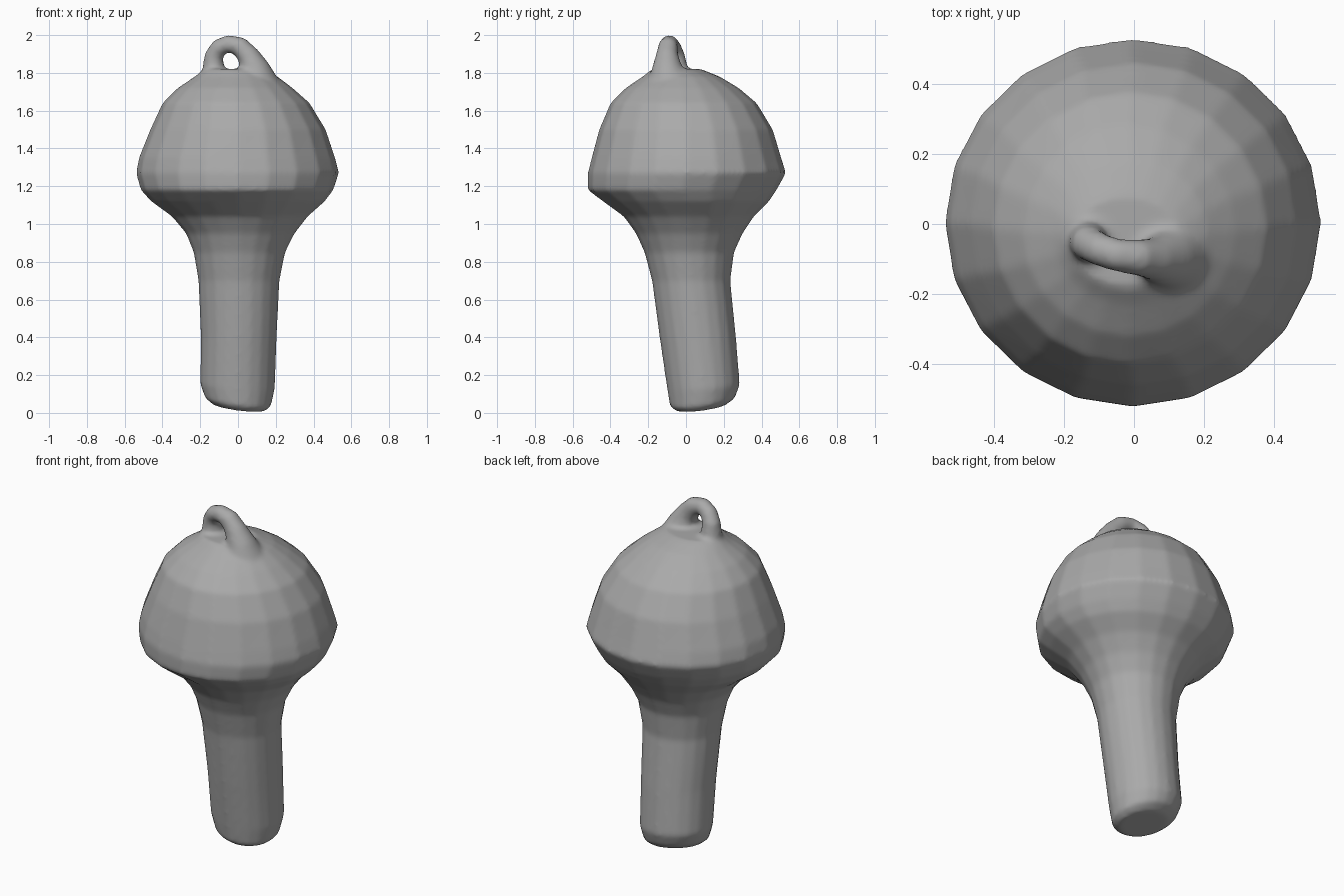
import bpy, bmesh, math
from mathutils import Vector

cube = bpy.data.objects.get("Cube")
if cube:
    bpy.data.objects.remove(cube, do_unlink=True)

grey = bpy.data.materials.new("plain_grey")
grey.use_nodes = True
colour = (0.4, 0.4, 0.4, 1)
grey.diffuse_color = colour
grey.node_tree.nodes["Principled BSDF"].inputs["Base Color"].default_value = colour

SIDES = 20


def bridge(bm, rings):
    """Skin a stack of rings and cap both ends."""
    for low, high in zip(rings, rings[1:]):
        for i in range(len(low)):
            j = (i + 1) % len(low)
            bm.faces.new((low[i], low[j], high[j], high[i]))
    bm.faces.new(rings[0][::-1])
    bm.faces.new(rings[-1])


def ring(bm, centre, u, v):
    angles = [2 * math.pi * i / SIDES for i in range(SIDES)]
    return [bm.verts.new(centre + u * math.cos(a) + v * math.sin(a)) for a in angles]


# Stem and dome outline: height, x range, y range
outline = [
    (0.03, -.13, .14, -.05, .21), (0.06, -.175, .175, -.085, .26),
    (0.14, -.2, .195, -.1, .285), (0.4, -.197, .205, -.14, .265),
    (0.7, -.21, .22, -.18, .235), (0.85, -.235, .25, -.22, .255),
    (0.95, -.275, .3, -.265, .3), (1.04, -.35, .37, -.33, .36),
    (1.12, -.46, .46, -.44, .44), (1.18, -.515, .505, -.52, .48),
    (1.27, -.54, .535, -.52, .53), (1.35, -.525, .515, -.5, .505),
    (1.5, -.465, .465, -.46, .46), (1.64, -.4, .38, -.4, .375),
    (1.72, -.32, .29, -.32, .28), (1.78, -.23, .21, -.23, .18),
    (1.82, -.18, .14, -.18, .08),
]
bm = bmesh.new()
rings = []
for z, x0, x1, y0, y1 in outline:
    rings.append(ring(bm, Vector(((x0 + x1) / 2, (y0 + y1) / 2, z)),
                      Vector(((x1 - x0) / 2, 0, 0)), Vector((0, (y1 - y0) / 2, 0))))
# The foot is cut slightly askew
for r, tilt in zip(rings, (1, 1, .5)):
    for v in r:
        v.co.z += tilt * (.13 * (v.co.y - .1) - .13 * v.co.x)
bridge(bm, rings)

# Hanging loop: path point and thickness
loop = [
    (-.12, -.05, 1.75, .08), (-.13, -.05, 1.83, .058), (-.128, -.055, 1.89, .05),
    (-.1, -.072, 1.935, .047), (-.05, -.088, 1.955, .047), (.01, -.095, 1.94, .052),
    (.055, -.1, 1.89, .06), (.085, -.1, 1.83, .08), (.1, -.09, 1.74, .12),
]
points = [Vector(p[:3]) for p in loop]
rings = []
for i, p in enumerate(points):
    along = (points[min(i + 1, len(points) - 1)] - points[max(i - 1, 0)]).normalized()
    side = Vector((.25, 1, 0))
    side = (side - along * side.dot(along)).normalized()
    rings.append(ring(bm, p, side * loop[i][3], along.cross(side) * loop[i][3]))
bridge(bm, rings)

mesh = bpy.data.meshes.new("bell_body_with_loop")
bmesh.ops.recalc_face_normals(bm, faces=bm.faces)
bm.to_mesh(mesh)
bm.free()
mesh.materials.append(grey)
body = bpy.data.objects.new("bell_body_with_loop", mesh)
bpy.context.collection.objects.link(body)

# Fuse loop and body into one soft skin
fuse = body.modifiers.new("fuse", 'REMESH')
fuse.mode = 'VOXEL'
fuse.voxel_size = 0.014
fuse.use_smooth_shade = True
soften = body.modifiers.new("soften", 'SMOOTH')
soften.factor = 0.5
soften.iterations = 5
